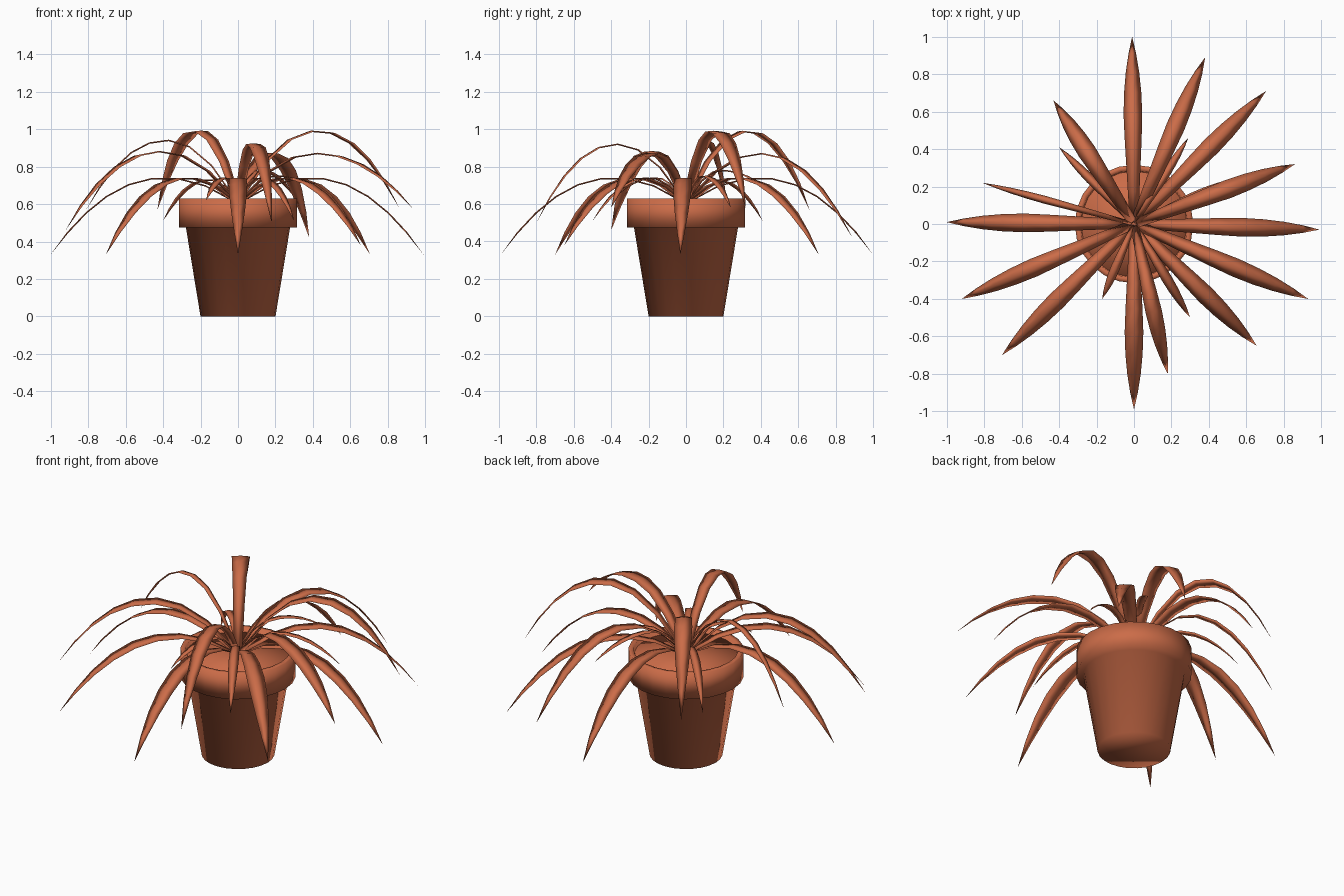
import bpy, bmesh, math
from mathutils import Vector

cube = bpy.data.objects.get("Cube")
if cube:
    bpy.data.objects.remove(cube)

terracotta = bpy.data.materials.new("terracotta")
terracotta.use_nodes = True
COLOUR = (0.6, 0.15, 0.065, 1)
terracotta.diffuse_color = COLOUR
terracotta.node_tree.nodes["Principled BSDF"].inputs["Base Color"].default_value = COLOUR


def finish(bm, name):
    """Turn a bmesh into a smooth shaded object."""
    bmesh.ops.recalc_face_normals(bm, faces=bm.faces)
    for face in bm.faces:
        face.smooth = True
    mesh = bpy.data.meshes.new(name)
    bm.to_mesh(mesh)
    bm.free()
    mesh.materials.append(terracotta)
    obj = bpy.data.objects.new(name, mesh)
    bpy.context.collection.objects.link(obj)
    return obj


def bridge(bm, rings):
    """Join successive closed rings of vertices with quads."""
    for a, b in zip(rings, rings[1:]):
        n = len(a)
        for i in range(n):
            j = (i + 1) % n
            bm.faces.new((a[i], a[j], b[j], b[i]))


def lathe(name, profile, sides=24):
    """Spin a (radius, height) profile and close both ends."""
    bm = bmesh.new()
    rings = []
    for r, z in profile:
        angles = [math.tau * i / sides for i in range(sides)]
        rings.append([bm.verts.new((r * math.cos(a), r * math.sin(a), z)) for a in angles])
    bridge(bm, rings)
    bm.faces.new(rings[0])
    bm.faces.new(rings[-1])
    return finish(bm, name)


def leaf(name, tip_x, tip_y, peak, tip_z, half_width, steps=8):
    """Arching blade: rises to a peak, then droops to a pointed tip."""
    bm = bmesh.new()
    out = Vector((tip_x, tip_y, 0))
    side = Vector((-tip_y, tip_x, 0)).normalized()
    crest = 0.39 + 0.4 * (peak - 0.74)
    base_z = 0.6

    def centre(s):
        if s < crest:
            z = peak - (peak - base_z) * (1 - s / crest) ** 2
        else:
            z = peak - (peak - tip_z) * ((s - crest) / (1 - crest)) ** 2.1
        return out * s + Vector((0, 0, z))

    rings = []
    for i in range(steps):
        t = i / steps
        s = 0.02 + 0.98 * t * (1.3 - 0.3 * t)
        p = centre(s)
        normal = (centre(s + 0.01) - centre(s - 0.01)).cross(side).normalized()
        # narrow root, widest past the middle, pointed tip
        w = half_width * (0.45 + s if s < 0.55 else 1 - ((s - 0.55) / 0.45) ** 2.3)
        thick = 0.004
        offsets = (side * w, normal * thick, -side * w, -normal * thick)
        rings.append([bm.verts.new(p + o) for o in offsets])
    bridge(bm, rings)
    bm.faces.new(rings[0])
    tip = bm.verts.new(centre(1))
    last = rings[-1]
    for i in range(4):
        bm.faces.new((last[i], last[(i + 1) % 4], tip))
    return finish(bm, name)


# Pot with an overhanging rim, and the soil inside it
lathe("pot", [(0.2, 0), (0.278, 0.475), (0.316, 0.475), (0.316, 0.63),
              (0.287, 0.63), (0.28, 0.59)])
lathe("soil", [(0.282, 0.595), (0.282, 0.605), (0.02, 0.605)])

# Long leaves: tip x, tip y, peak height, tip height, half width
LONG = [
    (-0.01, 1, 0.74, 0.33, 0.05), (0.38, 0.89, 0.87, 0.42, 0.05),
    (0.705, 0.71, 0.74, 0.33, 0.05), (0.86, 0.32, 0.99, 0.58, 0.05),
    (0.99, -0.03, 0.74, 0.33, 0.05), (0.93, -0.4, 0.87, 0.58, 0.05),
    (0.655, -0.65, 0.74, 0.38, 0.05), (0.18, -0.8, 0.92, 0.5, 0.044),
    (0, -0.99, 0.74, 0.33, 0.05), (-0.705, -0.7, 0.74, 0.33, 0.05),
    (-0.92, -0.4, 0.88, 0.46, 0.05), (-1, 0.01, 0.74, 0.33, 0.05),
    (-0.43, 0.66, 0.99, 0.57, 0.05),
]
for row in LONG:
    leaf("long_leaf", *row)

# Narrow inner leaves
SHORT = [
    (-0.81, 0.22, 0.94, 0.57, 0.021), (0.3, -0.5, 0.74, 0.51, 0.028),
    (-0.17, -0.4, 0.74, 0.62, 0.025), (-0.4, 0.41, 0.73, 0.51, 0.025),
    (0.29, 0.46, 0.78, 0.65, 0.024), (0.52, 0.24, 0.75, 0.58, 0.024),
]
for row in SHORT:
    leaf("short_leaf", *row)
